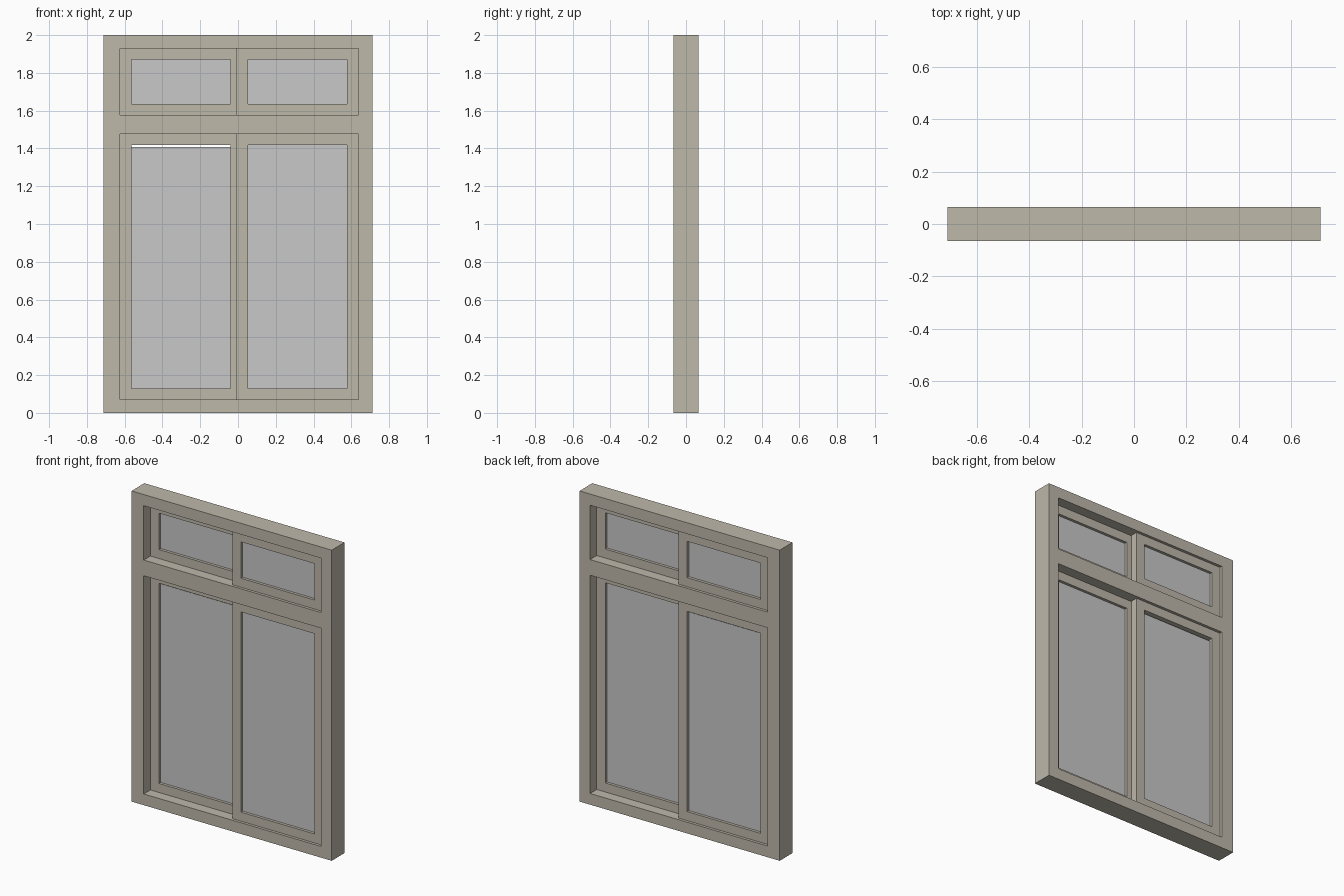
import bpy, bmesh

cube = bpy.data.objects.get("Cube")
if cube:
    bpy.data.objects.remove(cube, do_unlink=True)


def material(name, rgb):
    mat = bpy.data.materials.new(name)
    mat.use_nodes = True
    mat.diffuse_color = (*rgb, 1)
    mat.node_tree.nodes["Principled BSDF"].inputs["Base Color"].default_value = (*rgb, 1)
    return mat


FRAME = material("warm grey frame", (0.515, 0.479, 0.402))
GLASS = material("pale grey glass", (0.578, 0.578, 0.578))


def panel(name, xs, zs, holes, y, depth, mat):
    """Upright slab made of grid cells, leaving the cells in holes open."""
    bm = bmesh.new()
    grid = [[bm.verts.new((x, y, z)) for z in zs] for x in xs]
    for i in range(len(xs) - 1):
        for j in range(len(zs) - 1):
            if (i, j) not in holes:
                bm.faces.new((grid[i][j], grid[i + 1][j],
                              grid[i + 1][j + 1], grid[i][j + 1]))
    mesh = bpy.data.meshes.new(name)
    bm.to_mesh(mesh)
    bm.free()
    mesh.materials.append(mat)
    obj = bpy.data.objects.new(name, mesh)
    bpy.context.collection.objects.link(obj)
    solid = obj.modifiers.new("thickness", "SOLIDIFY")
    solid.thickness = depth
    solid.offset = 0
    return obj


# Outer frame with a tall lower opening and a short upper one
LEFT, RIGHT = -0.626, 0.638
LOWER, UPPER = (0.072, 1.477), (1.578, 1.928)
panel("outer_frame", (-0.713, LEFT, RIGHT, 0.713), (0, *LOWER, *UPPER, 2),
      {(1, 1), (1, 3)}, 0, 0.13, FRAME)

# Sliding sashes: one near the back on the right, one near the front on the left
SASH_W, STILE, RAIL, SASH_D = 0.646, 0.061, 0.058, 0.044
for row, (z0, z1) in (("lower", LOWER), ("upper", UPPER)):
    for side, x0, y in (("right", LEFT, 0.025), ("left", RIGHT - SASH_W, -0.025)):
        x1 = x0 + SASH_W
        xs = (x0, x0 + STILE, x1 - STILE, x1)
        zs = (z0, z0 + RAIL, z1 - RAIL, z1)
        panel(f"{row}_{side}_sash", xs, zs, {(1, 1)}, y, SASH_D, FRAME)
        # The lower right pane stops just short of its top rail
        gap = 0.011 if (row, side) == ("lower", "right") else 0
        panel(f"{row}_{side}_pane", xs[1:3], (zs[1], zs[2] - gap), set(),
              y, 0.008, GLASS)
